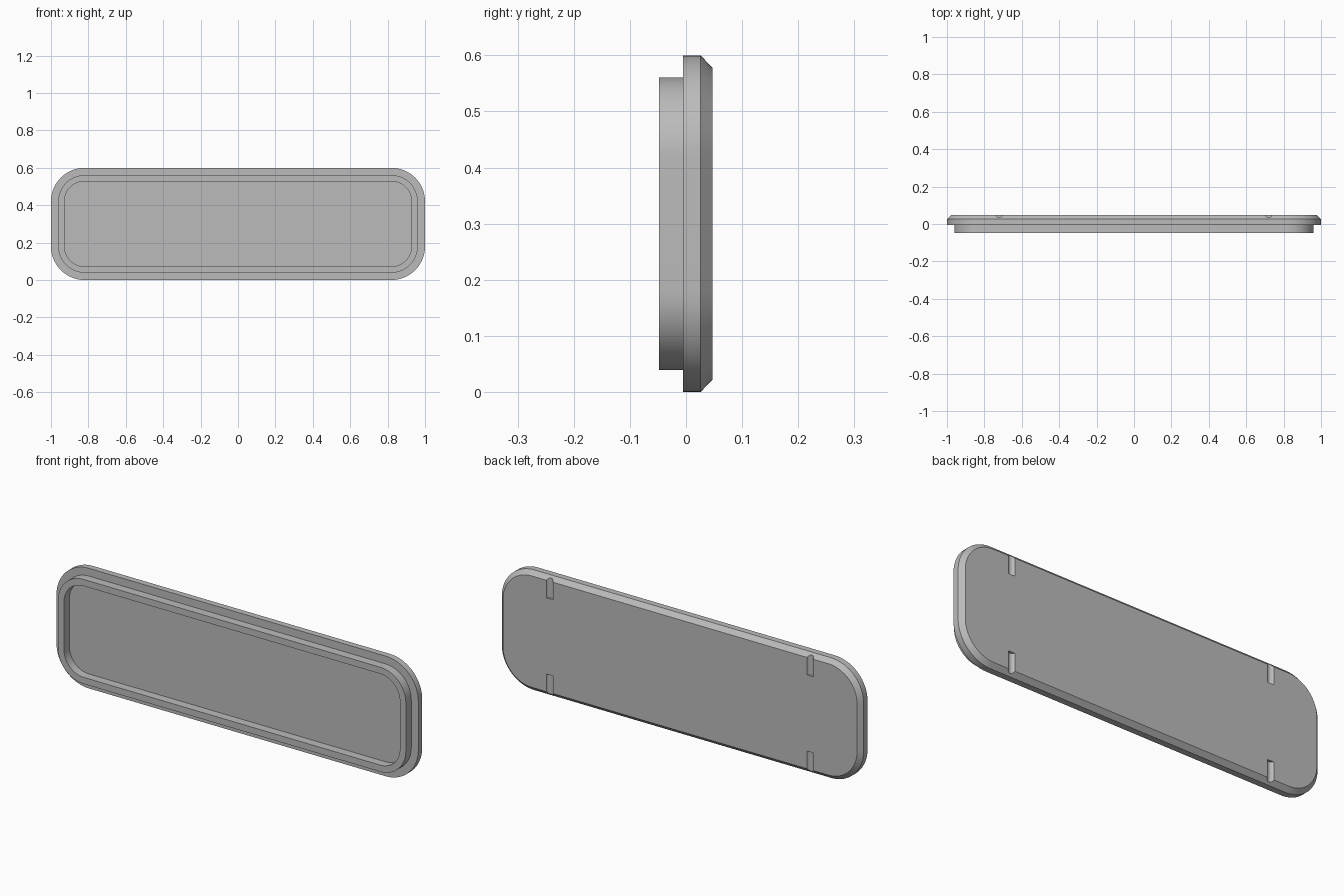
import bpy, bmesh, math

WIDTH, HEIGHT, RADIUS = 2.0, 0.6, 0.18
BACK = 0.047
CORNER_STEPS = 16

cube = bpy.data.objects.get("Cube")
if cube:
    bpy.data.objects.remove(cube, do_unlink=True)

grey = bpy.data.materials.new("grey plastic")
grey.use_nodes = True
colour = (0.5, 0.5, 0.5, 1)
grey.diffuse_color = colour
grey.node_tree.nodes["Principled BSDF"].inputs["Base Color"].default_value = colour


def make_object(name, bm):
    bmesh.ops.recalc_face_normals(bm, faces=bm.faces)
    mesh = bpy.data.meshes.new(name)
    bm.to_mesh(mesh)
    bm.free()
    mesh.materials.append(grey)
    obj = bpy.data.objects.new(name, mesh)
    bpy.context.collection.objects.link(obj)
    return obj


def rounded_ring(bm, inset, y):
    """Rounded rectangle of vertices in the plane at y, inset from the rim."""
    cx, cz, r = WIDTH / 2 - RADIUS, HEIGHT / 2 - RADIUS, RADIUS - inset
    ring = []
    for corner, (sx, sz) in enumerate([(1, 1), (-1, 1), (-1, -1), (1, -1)]):
        for i in range(CORNER_STEPS + 1):
            a = math.pi / 2 * (corner + i / CORNER_STEPS)
            ring.append(bm.verts.new((sx * cx + r * math.cos(a), y,
                                      HEIGHT / 2 + sz * cz + r * math.sin(a))))
    return ring


# Cover: recess floor, raised lip, flange, chamfer and flat back, as (inset, y)
profile = [(0.072, -0.005), (0.072, -0.048), (0.039, -0.048), (0.039, -0.005),
           (0, -0.005), (0, 0.026), (0.022, BACK)]
bm = bmesh.new()
rings = [rounded_ring(bm, *p) for p in profile]
for a, b in zip(rings, rings[1:]):
    for i in range(len(a)):
        j = (i + 1) % len(a)
        bm.faces.new((a[i], a[j], b[j], b[i]))
bm.faces.new(rings[0])
bm.faces.new(rings[-1])
cover = make_object("cover", bm)

# Four shallow round-bottomed notches running in from the back edges
for x in (-0.72, 0.72):
    for z in (0.05, HEIGHT - 0.05):
        bm = bmesh.new()
        bmesh.ops.create_cone(bm, cap_ends=True, segments=32, radius1=0.0195,
                              radius2=0.0195, depth=0.12)
        bmesh.ops.translate(bm, verts=bm.verts, vec=(x, BACK + 0.0075, z))
        cutter = make_object("notch_cutter", bm)
        cutter.hide_render = True
        cut = cover.modifiers.new("notch", 'BOOLEAN')
        cut.operation, cut.solver, cut.object = 'DIFFERENCE', 'EXACT', cutter
        bpy.context.view_layer.objects.active = cover
        bpy.ops.object.modifier_apply(modifier=cut.name)
        bpy.data.objects.remove(cutter, do_unlink=True)

# Smooth corners with crisp edges
bpy.ops.object.select_all(action='DESELECT')
cover.select_set(True)
bpy.context.view_layer.objects.active = cover
bpy.ops.object.shade_smooth_by_angle(angle=math.radians(25))
